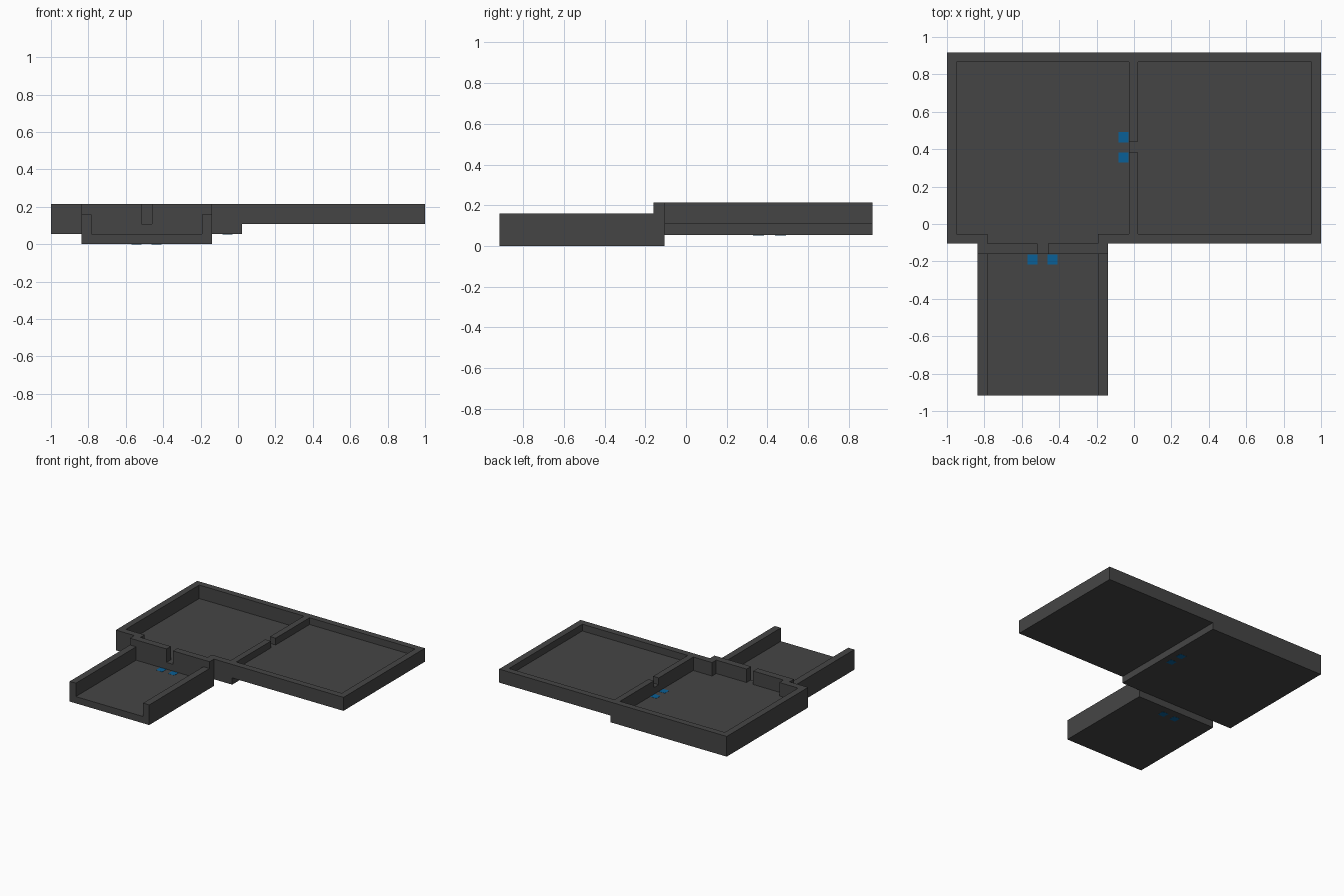
import bpy, bmesh

cube = bpy.data.objects.get("Cube")
if cube:
    bpy.data.objects.remove(cube, do_unlink=True)


def material(name, rgb):
    m = bpy.data.materials.new(name)
    m.use_nodes = True
    m.diffuse_color = (*rgb, 1)
    m.node_tree.nodes["Principled BSDF"].inputs["Base Color"].default_value = (*rgb, 1)
    return m


GREY = material("dark grey", (0.06, 0.06, 0.06))
BLUE = material("blue", (0.003, 0.117, 0.31))


def prism(name, outline, z0, z1, mat=GREY):
    """Extrude a plan outline from z0 up to z1."""
    bm = bmesh.new()
    face = bm.faces.new([bm.verts.new((x, y, z0)) for x, y in outline])
    top = bmesh.ops.extrude_face_region(bm, geom=[face])["geom"]
    for v in top:
        if isinstance(v, bmesh.types.BMVert):
            v.co.z = z1
    bmesh.ops.recalc_face_normals(bm, faces=bm.faces)
    mesh = bpy.data.meshes.new(name)
    bm.to_mesh(mesh)
    bm.free()
    mesh.materials.append(mat)
    ob = bpy.data.objects.new(name, mesh)
    bpy.context.collection.objects.link(ob)
    return ob


def rect(x0, x1, y0, y1):
    return [(x0, y0), (x1, y0), (x1, y1), (x0, y1)]


# Floor and wall levels
Z1, Z2, Z3, Z4 = 0.0535, 0.107, 0.16, 0.214
# Plan lines
BACK, BACK_IN = 0.917, 0.867
FRONT, FRONT_IN = -0.105, -0.053
GATE, END = -0.16, -0.917
DIV0, DIV1 = -0.027, 0.022            # dividing wall
HALL0, HALL1 = -0.837, -0.138         # entrance hall, outside
HALL0_IN, HALL1_IN = -0.783, -0.192   # entrance hall, inside
GAP0, GAP1 = -0.517, -0.459           # doorway in the front wall
DOOR0, DOOR1 = 0.381, 0.441           # doorway in the dividing wall

# Entrance hall: floor slab and two side walls, open at the front
prism("hall_floor", rect(HALL0, HALL1, END, FRONT), 0, Z1)
prism("hall_right_wall", rect(HALL0, HALL0_IN, END, GATE), Z1, Z3)
prism("hall_left_wall", rect(HALL1_IN, HALL1, END, GATE), Z1, Z3)

# Middle room floor, with the sill below the front doorway
prism("right_room_floor", [
    (-1, BACK), (-1, FRONT), (HALL0, FRONT), (HALL0, GATE), (HALL1, GATE),
    (HALL1, FRONT), (DIV1, FRONT), (DIV1, BACK)], Z1, Z2)

# Raised room floor, with a tab that fills the inner doorway
prism("left_room_floor", [
    (DIV1, FRONT_IN), (0.948, FRONT_IN), (0.948, BACK_IN), (DIV1, BACK_IN),
    (DIV1, DOOR1), (DIV0, DOOR1), (DIV0, DOOR0), (DIV1, DOOR0)], Z2, Z3)

# All room walls as one outline: around the outside, then back inside
prism("room_walls", [
    (GAP0, GATE), (HALL0, GATE), (HALL0, FRONT), (-1, FRONT), (-1, BACK),
    (1, BACK), (1, FRONT), (HALL1, FRONT), (HALL1, GATE), (GAP1, GATE),
    (GAP1, FRONT), (HALL1_IN, FRONT), (HALL1_IN, FRONT_IN),
    (DIV0, FRONT_IN), (DIV0, DOOR0), (DIV1, DOOR0), (DIV1, FRONT_IN),
    (0.948, FRONT_IN), (0.948, BACK_IN), (DIV1, BACK_IN), (DIV1, DOOR1),
    (DIV0, DOOR1), (DIV0, BACK_IN), (-0.948, BACK_IN), (-0.948, FRONT_IN),
    (HALL0_IN, FRONT_IN), (HALL0_IN, FRONT), (GAP0, FRONT)], Z2, Z4)

# Blue marker tiles beside each doorway, showing above and below the floor
H = 0.027
T = 0.001
markers = [
    ("hall_marker_right", -0.542, -0.189, 0, Z1),
    ("hall_marker_left", -0.436, -0.189, 0, Z1),
    ("room_marker_front", -0.056, 0.356, Z1, Z2),
    ("room_marker_back", -0.056, 0.464, Z1, Z2),
]
for name, x, y, low, high in markers:
    tile = rect(x - H, x + H, y - H, y + H)
    prism(name + "_top", tile, high - T, high + T, BLUE)
    prism(name + "_underside", tile, low - T, low + T, BLUE)
